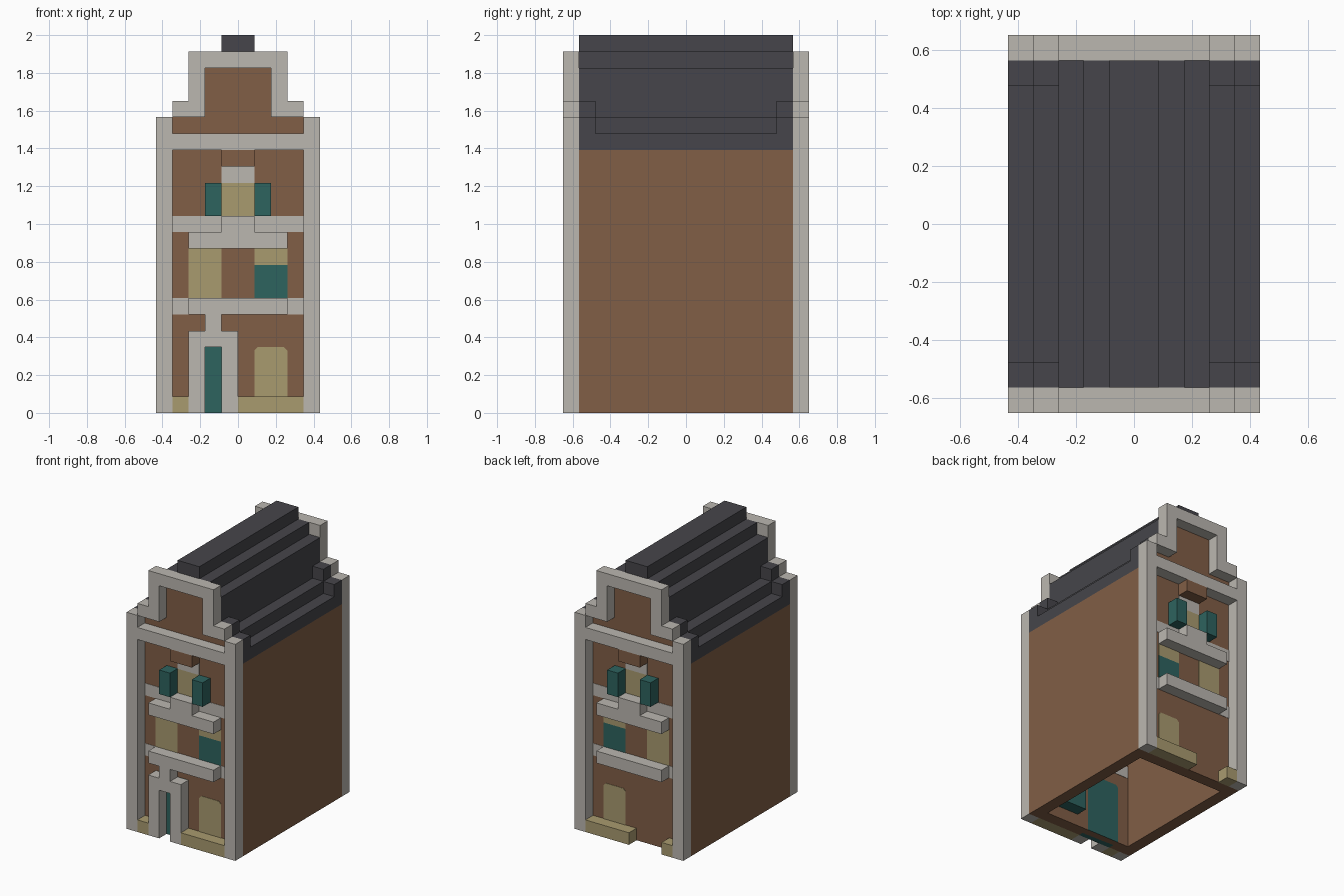
import bpy
import bmesh

if "Cube" in bpy.data.objects:
    bpy.data.objects.remove(bpy.data.objects["Cube"], do_unlink=True)

U = 2 / 23      # one block
E = 0.03        # how far flush inlays stand proud of the wall, in blocks


def material(name, rgb):
    m = bpy.data.materials.new(name)
    m.use_nodes = True
    m.diffuse_color = (*rgb, 1)
    m.node_tree.nodes["Principled BSDF"].inputs["Base Color"].default_value = (*rgb, 1)
    return m


BRICK = material("brown brick", (0.220, 0.112, 0.061))
STONE = material("pale stone", (0.497, 0.474, 0.434))
TEAL = material("teal paint", (0.027, 0.125, 0.114))
SAND = material("sand yellow", (0.397, 0.328, 0.159))
SLATE = material("dark slate", (0.061, 0.060, 0.069))


def prism(name, outline, y0, y1, mat):
    """Extrude an outline in the x-z plane from y0 to y1, in blocks."""
    bm = bmesh.new()
    face = bm.faces.new([bm.verts.new((x * U, y0 * U, z * U)) for x, z in outline])
    new = bmesh.ops.extrude_face_region(bm, geom=[face])["geom"]
    moved = [v for v in new if isinstance(v, bmesh.types.BMVert)]
    bmesh.ops.translate(bm, verts=moved, vec=(0, (y1 - y0) * U, 0))
    bmesh.ops.recalc_face_normals(bm, faces=bm.faces)
    mesh = bpy.data.meshes.new(name)
    bm.to_mesh(mesh)
    bm.free()
    mesh.materials.append(mat)
    ob = bpy.data.objects.new(name, mesh)
    bpy.context.collection.objects.link(ob)
    return ob


def box(name, x0, x1, z0, z1, y0, y1, mat):
    return prism(name, [(x0, z0), (x1, z0), (x1, z1), (x0, z1)], y0, y1, mat)


def arch(x0, x1, z0, z1, c=0.2):
    """Rectangle with clipped upper corners."""
    return [(x0, z0), (x1, z0), (x1, z1 - c), (x1 - c, z1), (x0 + c, z1), (x0, z1 - c)]


def mirrored(half):
    """Complete an outline given by its right half."""
    return half + [(-x, z) for x, z in reversed(half)]


# Side walls
for side, x in (("left", 4), ("right", -5)):
    box(side + "_wall", x, x + 1, 0, 16, -6.5, 6.5, BRICK)

# Stepped roof running from gable to gable
prism("roof", mirrored([(5, 16), (5, 17), (4, 17), (4, 18), (3, 18), (3, 21),
                        (2, 21), (2, 22), (1, 22), (1, 23)]), -6.5, 6.5, SLATE)

# Both facades share the same layout
for end, s in (("front", -1), ("back", 1)):
    def raised(part, x0, x1, z0, z1, mat):
        box(f"{end}_{part}", x0, x1, z0, z1, s * 6.5, s * 7.5, mat)

    def inlay(part, x0, x1, z0, z1, mat):
        box(f"{end}_{part}", x0, x1, z0, z1, s * (5.5 - E), s * (6.5 + E), mat)

    box(end + "_wall", -4, 4, 0, 16, s * 5.5, s * 6.5, BRICK)

    # Gable field, stone coping and raised roof ends
    prism(end + "_gable", mirrored([(4, 17), (4, 18), (2, 18), (2, 21)]),
          s * 6.4, s * (6.5 + E), BRICK)
    prism(end + "_gable_coping", mirrored([(2, 21), (2, 18), (4, 18), (4, 19), (3, 19), (3, 22)]),
          s * 6.5, s * 7.5, STONE)
    for side, d in (("left", 1), ("right", -1)):
        box(f"{end}_{side}_roof_low_end", d * 4, d * 5, 17, 18, s * 5.5, s * 6.5, SLATE)
        box(f"{end}_{side}_roof_high_end", d * 3, d * 4, 18, 19, s * 5.5, s * 6.5, SLATE)
        raised(side + "_pillar", d * 4, d * 5, 0, 18, STONE)
        raised(side + "_shutter", d, d * 2, 12, 14, TEAL)

    # Stone bands
    raised("gable_band", -4, 4, 16, 17, STONE)
    inlay("upper_band", -4, 4, 11, 12, STONE)
    inlay("lower_band", -4, 4, 6, 7, STONE)
    raised("lower_ledge", -3, 3, 6, 7, STONE)
    prism(end + "_upper_ledge", mirrored([(3, 10), (3, 11), (1, 11), (1, 12)]),
          s * 6.5, s * 7.5, STONE)

    # Attic hatch
    raised("hoist_beam", -1, 1, 15, 16, BRICK)
    inlay("attic_lintel", -1, 1, 14, 15, STONE)
    inlay("attic_window", -1, 1, 12, 14, SAND)

    # Middle floor windows
    inlay("right_window", -3, -1, 7, 10, SAND)
    inlay("left_window_top", 1, 3, 9, 10, SAND)
    inlay("left_window", 1, 3, 7, 9, TEAL)

    # Ground floor window and plinths
    prism(end + "_arched_window", arch(1, 3, 1, 4), s * 5.6, s * (6.5 + E), SAND)
    box(end + "_window_seat", 1, 3, 1, 4, s * 4.5, s * 5.5, TEAL)
    raised("long_plinth", 0, 4, 0, 1, SAND)
    raised("short_plinth", -4, -3, 0, 1, SAND)

# Entrance, on the front only
prism("door", arch(-3, 0, 0, 5), -6.5 - E, -5.5 + E, TEAL)
prism("door_frame", [(-3, 0), (-2, 0), (-2, 4), (-1, 4), (-1, 0), (0, 0), (0, 5),
                     (-1, 5), (-1, 6), (-2, 6), (-2, 5), (-3, 5)], -7.5, -6.5, STONE)
